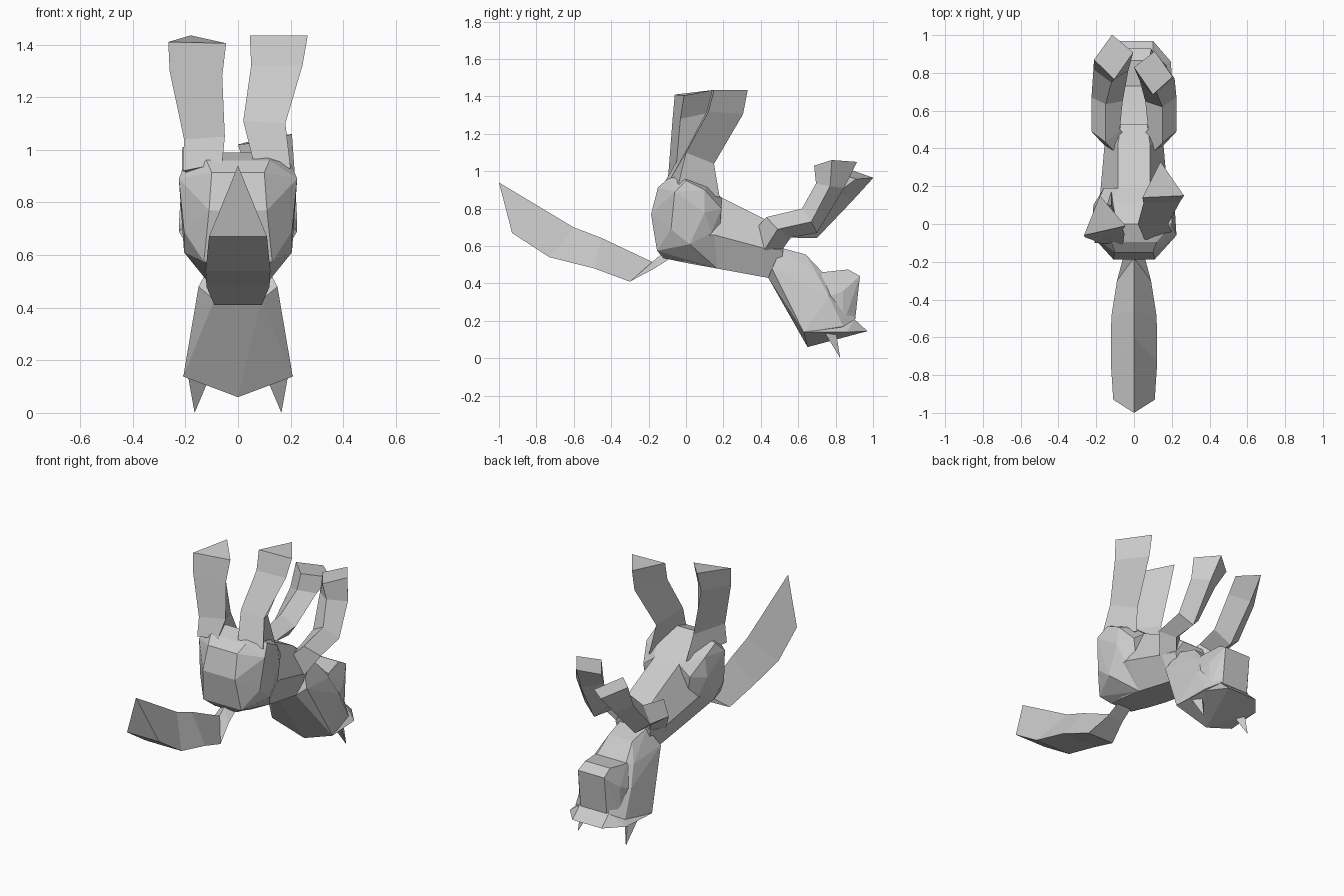
import bpy, bmesh


def finish(bm, name):
    bmesh.ops.recalc_face_normals(bm, faces=bm.faces)
    me = bpy.data.meshes.new(name)
    bm.to_mesh(me)
    bm.free()
    ob = bpy.data.objects.new(name, me)
    bpy.context.collection.objects.link(ob)
    return ob


def both(pts):
    """Mirror points across x = 0."""
    return pts + [(-x, y, z) for x, y, z in pts if x]


def hull(name, pts):
    """Faceted convex block through the given corner points."""
    bm = bmesh.new()
    vs = [bm.verts.new(p) for p in pts]
    bmesh.ops.convex_hull(bm, input=vs)
    bmesh.ops.delete(bm, geom=[v for v in bm.verts if not v.link_faces], context='VERTS')
    bmesh.ops.dissolve_limit(bm, angle_limit=0.03, verts=bm.verts, edges=bm.edges)
    return finish(bm, name)


def loft(name, rings):
    """Skin a chain of equal-sized rings and cap both ends."""
    bm = bmesh.new()
    rv = [[bm.verts.new(p) for p in r] for r in rings]
    n = len(rv[0])
    for a, b in zip(rv, rv[1:]):
        for i in range(n):
            j = (i + 1) % n
            bm.faces.new((a[i], a[j], b[j], b[i]))
    bm.faces.new(rv[0])
    bm.faces.new(rv[-1])
    return finish(bm, name)


# Tail: triangular section, ridge on top; (top y, top z, bottom y, bottom z, half width)
tail = [(-0.06, 0.60, -0.09, 0.53, 0.05), (-0.14, 0.55, -0.17, 0.48, 0.055),
        (-0.18, 0.515, -0.30, 0.41, 0.09), (-0.455, 0.645, -0.49, 0.48, 0.12),
        (-0.60, 0.70, -0.73, 0.54, 0.123), (-1.0, 0.94, -0.93, 0.67, 0.11)]
loft("tail", [[(0, ty, tz), (w, by, bz), (-w, by, bz)] for ty, tz, by, bz, w in tail])

# Torso: six-sided sections from rump to chest
torso = [(-0.10, 0.80, -0.12, 0.64, -0.12, 0.535, 0.07, 0.12, 0.065),
         (0.0, 0.93, 0.0, 0.66, 0.0, 0.51, 0.06, 0.19, 0.09),
         (0.19, 0.86, 0.15, 0.66, 0.166, 0.48, 0.085, 0.18, 0.10),
         (0.42, 0.745, 0.43, 0.585, 0.44, 0.43, 0.085, 0.155, 0.09),
         (0.53, 0.66, 0.52, 0.58, 0.50, 0.45, 0.07, 0.12, 0.09)]
loft("torso", [[(a, ty, tz), (b, sy, sz), (c, by, bz), (-c, by, bz), (-b, sy, sz), (-a, ty, tz)]
               for ty, tz, sy, sz, by, bz, a, b, c in torso])

# Hindquarters: both haunches with the rump between them
hull("hindquarters", both([
    (0.205, -0.08, 0.69), (0.225, -0.06, 0.89), (0.20, 0.0, 0.95), (0.20, 0.10, 0.90),
    (0.215, 0.10, 0.78), (0.205, 0.02, 0.61), (0.13, -0.155, 0.575), (0.11, -0.187, 0.77),
    (0.10, -0.15, 0.914), (0.12, -0.096, 0.96), (0.09, 0.0, 0.99), (0.12, 0.12, 0.92),
    (0.16, 0.19, 0.80), (0.18, 0.134, 0.67), (0.075, -0.12, 0.535), (0.10, 0.166, 0.48),
    (0.08, 0.19, 0.86)]))

# Hind legs: three-sided, each with its own lean
loft("right_hind_leg", [
    [(0.06, -0.09, 0.95), (0.20, -0.04, 0.93), (0.13, 0.18, 0.86)],
    [(0.02, 0.0, 1.11), (0.18, 0.0, 1.10), (0.10, 0.15, 1.04)],
    [(0.05, 0.11, 1.32), (0.245, 0.12, 1.32), (0.14, 0.305, 1.305)],
    [(0.045, 0.14, 1.435), (0.265, 0.15, 1.435), (0.14, 0.33, 1.435)]])
loft("left_hind_leg", [
    [(-0.21, -0.10, 0.92), (-0.06, -0.11, 0.95), (-0.12, 0.17, 0.88)],
    [(-0.205, -0.09, 1.04), (-0.05, -0.05, 1.05), (-0.12, 0.10, 1.02)],
    [(-0.26, -0.07, 1.30), (-0.06, -0.03, 1.28), (-0.18, 0.11, 1.31)],
    [(-0.265, -0.06, 1.41), (-0.045, -0.01, 1.405), (-0.18, 0.15, 1.435)]])

# Front legs: four-sided; the left one bends further forward
front = [[(0.10, 0.38, 0.70), (0.16, 0.42, 0.58), (0.10, 0.50, 0.56), (0.03, 0.45, 0.66)],
         [(0.15, 0.43, 0.755), (0.225, 0.49, 0.69), (0.15, 0.56, 0.645), (0.075, 0.50, 0.71)],
         [(0.15, 0.62, 0.80), (0.225, 0.67, 0.73), (0.14, 0.70, 0.67), (0.06, 0.65, 0.75)],
         [(0.12, 0.695, 0.935), (0.215, 0.77, 0.92), (0.13, 0.845, 0.91), (0.03, 0.76, 0.93)],
         [(0.10, 0.685, 1.03), (0.205, 0.78, 1.06), (0.11, 0.915, 1.05), (0.0, 0.83, 1.02)]]
loft("right_front_leg", front)
loft("left_front_leg", [[(-x - max(0, z - 0.95) * 0.06, y + max(0, z - 0.75) * 0.29,
                          z - max(0, y - 0.6) * 0.27) for x, y, z in r] for r in front])

# Head: skull wedge, brow ridge, throat and muzzle
hull("skull", both([(0.09, 0.44, 0.43), (0.15, 0.46, 0.48), (0.09, 0.51, 0.59), (0.208, 0.63, 0.138),
                    (0, 0.65, 0.06), (0.16, 0.765, 0.33), (0.17, 0.84, 0.17), (0.10, 0.905, 0.21),
                    (0.13, 0.70, 0.45), (0.08, 0.64, 0.555), (0.10, 0.73, 0.46)]))
hull("brow", both([(0.21, 0.63, 0.14), (0, 0.65, 0.06), (0.195, 0.86, 0.14), (0.10, 0.97, 0.145),
                   (0, 0.94, 0.14), (0.10, 0.90, 0.21), (0.16, 0.84, 0.17)]))
hull("muzzle", both([(0.15, 0.765, 0.33), (0.135, 0.84, 0.36), (0.09, 0.905, 0.21),
                     (0.14, 0.84, 0.18), (0.09, 0.93, 0.44), (0.085, 0.866, 0.475),
                     (0.11, 0.73, 0.46), (0.13, 0.70, 0.40)]))

# Ears
for side, s in (("right", 1), ("left", -1)):
    hull(side + "_ear", [(s * x, y, z) for x, y, z in
                         [(0.165, 0.825, 0.0), (0.11, 0.76, 0.13), (0.19, 0.74, 0.14),
                          (0.16, 0.80, 0.15)]])
